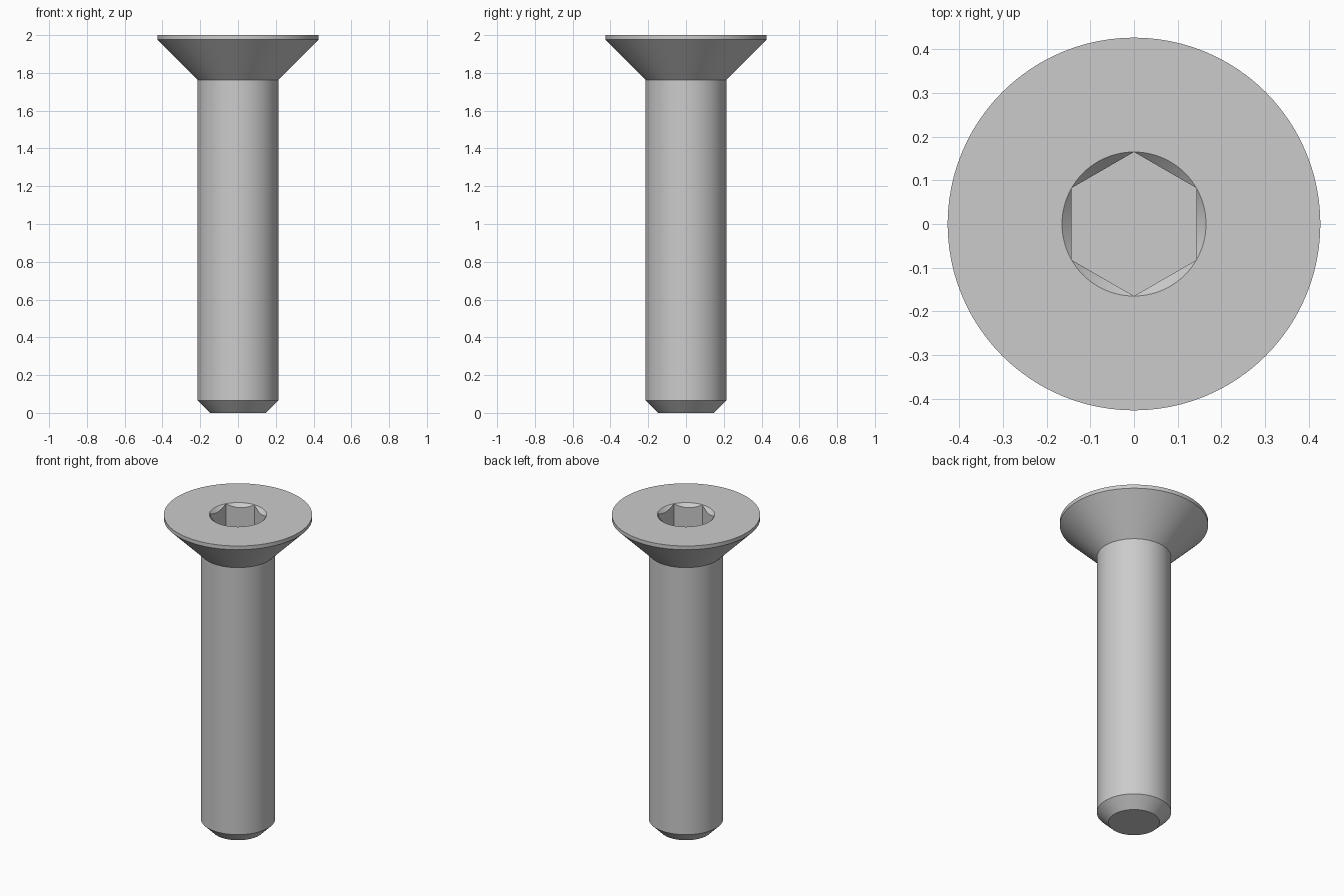
import bpy, bmesh
from math import cos, sin, pi, radians

cube = bpy.data.objects.get("Cube")
if cube:
    bpy.data.objects.remove(cube, do_unlink=True)

SEGMENTS = 96
SOCKET_R = 0.165                       # corner radius of the hex socket
FLAT_R = SOCKET_R * cos(radians(30))   # centre to flat


def hex_radius(a):
    """Distance from the axis to the hexagon wall, corners on the y axis."""
    return FLAT_R / cos((a + radians(30)) % radians(60) - radians(30))


def round_ring(r, z):
    return lambda a: (r, z)


def socket_lip(a):
    """Where the 45 degree lead-in cone meets the hexagon wall."""
    r = hex_radius(a)
    return r, 2 - (SOCKET_R - r)


def socket_floor(a):
    return hex_radius(a), 1.82


# Rings from the tip, up the shank, over the head and down into the socket
rings = [
    round_ring(0.148, 0),
    round_ring(0.214, 0.066),
    round_ring(0.214, 1.763),
    round_ring(0.427, 1.976),
    round_ring(0.427, 2),
    round_ring(SOCKET_R, 2),
    socket_lip,
    socket_floor,
]

bm = bmesh.new()
loops = []
for ring in rings:
    loop = []
    for i in range(SEGMENTS):
        a = 2 * pi * i / SEGMENTS
        r, z = ring(a)
        loop.append(bm.verts.new((r * cos(a), r * sin(a), z)))
    loops.append(loop)

for low, high in zip(loops, loops[1:]):
    for i in range(SEGMENTS):
        j = (i + 1) % SEGMENTS
        bm.faces.new((low[i], low[j], high[j], high[i]))

# Tip face and socket floor
bm.faces.new(loops[0][::-1])
bm.faces.new(loops[-1])
bmesh.ops.remove_doubles(bm, verts=bm.verts[:], dist=1e-5)
bmesh.ops.recalc_face_normals(bm, faces=bm.faces[:])

mesh = bpy.data.meshes.new("countersunk_screw")
bm.to_mesh(mesh)
bm.free()
screw = bpy.data.objects.new("countersunk_screw", mesh)
bpy.context.collection.objects.link(screw)

# Plain steel grey
steel = bpy.data.materials.new("steel_grey")
steel.use_nodes = True
colour = (0.6, 0.6, 0.6, 1)
steel.diffuse_color = colour
steel.node_tree.nodes["Principled BSDF"].inputs["Base Color"].default_value = colour
mesh.materials.append(steel)

# Smooth round walls, crisp rims and socket corners
bpy.ops.object.select_all(action='DESELECT')
screw.select_set(True)
bpy.context.view_layer.objects.active = screw
bpy.ops.object.shade_smooth_by_angle(angle=radians(30))
